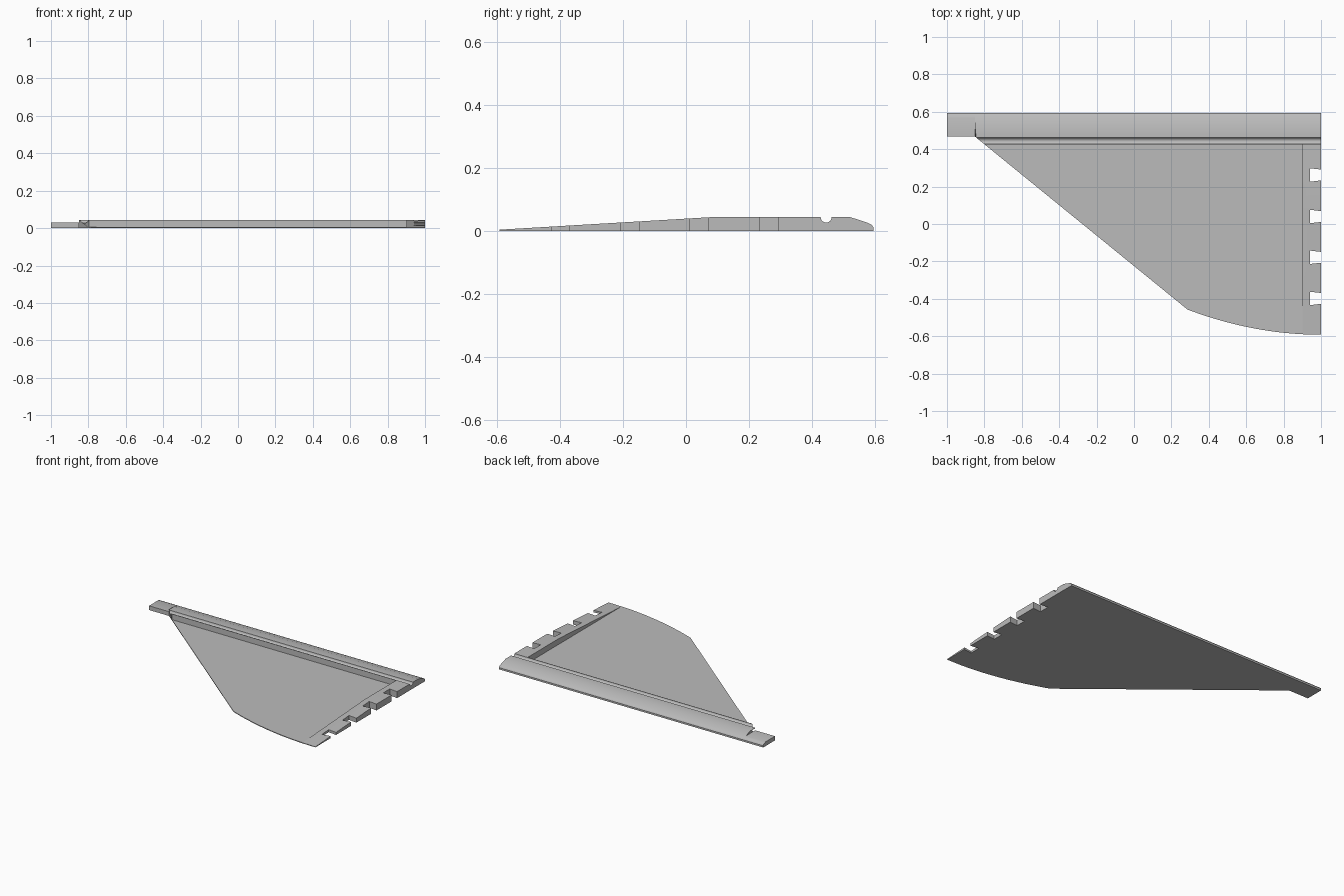
import bpy, bmesh, math

cube = bpy.data.objects.get("Cube")
if cube:
    bpy.data.objects.remove(cube)

TOP, SHEET, TAB = 0.044, 0.005, 0.029
BACK, WALL, FRONT = 0.594, 0.424, -0.592
RIM_X, KNEE = 0.9, 0.085

grey = bpy.data.materials.new("light grey")
grey.use_nodes = True
grey.diffuse_color = (0.5, 0.5, 0.5, 1)
grey.node_tree.nodes["Principled BSDF"].inputs["Base Color"].default_value = (0.5, 0.5, 0.5, 1)


def finish(name, bm):
    bmesh.ops.recalc_face_normals(bm, faces=bm.faces)
    mesh = bpy.data.meshes.new(name)
    bm.to_mesh(mesh)
    bm.free()
    mesh.materials.append(grey)
    obj = bpy.data.objects.new(name, mesh)
    bpy.context.collection.objects.link(obj)
    bpy.context.view_layer.objects.active = obj
    obj.select_set(True)
    bpy.ops.object.shade_smooth_by_angle(angle=math.radians(25))
    obj.select_set(False)


def prism(points, direction):
    """Extrude a closed outline of 3D points along a direction."""
    bm = bmesh.new()
    face = bm.faces.new([bm.verts.new(p) for p in points])
    ext = bmesh.ops.extrude_face_region(bm, geom=[face])
    verts = [v for v in ext["geom"] if isinstance(v, bmesh.types.BMVert)]
    bmesh.ops.translate(bm, verts=verts, vec=direction)
    return bm


def slant_x(y):
    """Slanted outer edge of the fin."""
    return -0.85 + (0.467 - y) * 1.232


def trailing_y(x):
    """Curved front edge."""
    return FRONT + 0.135 * ((1 - x) / 0.715) ** 2


# Thin sheet with slanted side and curved front edge
steps = 24
x0 = 0.286
curve = [x0 + (RIM_X - x0) * i / steps for i in range(steps + 1)]
outline = [(RIM_X, WALL, 0), (slant_x(WALL), WALL, 0)]
outline += [(x, trailing_y(x), 0) for x in curve]
finish("sheet", prism(outline, (0, 0, SHEET)))

# Tapered root rim with dovetail notches
rim = [(RIM_X, WALL, 0), (RIM_X, trailing_y(RIM_X), 0), (1, FRONT, 0)]
for c in (-0.398, -0.178, 0.04, 0.262):
    rim += [(1, c - 0.029, 0), (0.94, c - 0.036, 0), (0.94, c + 0.036, 0), (1, c + 0.029, 0)]
rim.append((1, WALL, 0))
bm = prism(rim, (0, 0, TOP))
bmesh.ops.bisect_plane(bm, geom=bm.verts[:] + bm.edges[:] + bm.faces[:],
                       plane_co=(0, KNEE, 0), plane_no=(0, 1, 0))
for v in bm.verts:
    if v.co.z > 0.01:
        t = min(1, (v.co.y - FRONT) / (KNEE - FRONT))
        v.co.z = 0.004 + (TOP - 0.004) * t
finish("root_rim", bm)

# Leading bar with a round groove, its outer end following the slanted side
nose = [(0.52, TOP), (0.567, TAB), (0.58, 0.024), (0.588, 0.02), (BACK, 0.012), (BACK, 0)]
profile = [(WALL, 0), (WALL, TOP)]
for i in range(13):
    a = math.pi * (1 + i / 12)
    profile.append((0.4445 + 0.0175 * math.cos(a), TOP + 0.0175 * math.sin(a)))
profile += [(0.467, TOP)] + nose + [(0.467, 0)]
bm = prism([(-0.85, y, z) for y, z in profile], (1.85, 0, 0))
for v in bm.verts:
    if v.co.x < 0 and v.co.y < 0.467:
        v.co.x = slant_x(v.co.y)
finish("leading_bar", bm)

# Lower end tab continuing the bar
tab = [(0.467, 0), (0.467, TAB)] + nose[1:]
finish("end_tab", prism([(-1, y, z) for y, z in tab], (0.15, 0, 0)))
